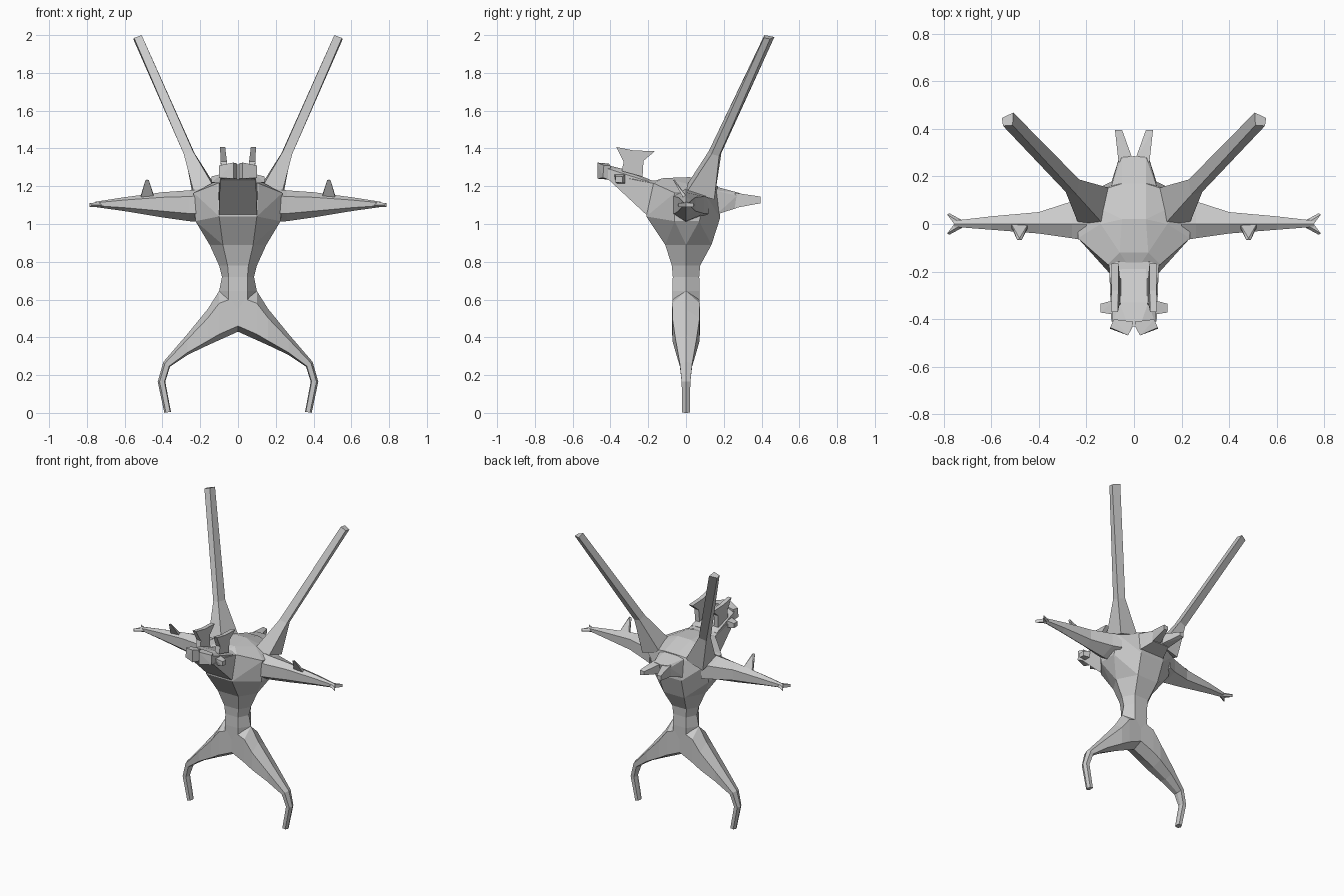
import bpy, bmesh
from mathutils import Vector

grey = bpy.data.materials.new("hull_grey")
grey.diffuse_color = (0.6, 0.6, 0.6, 1)


def finish(name, bm, mirror):
    bmesh.ops.recalc_face_normals(bm, faces=bm.faces)
    me = bpy.data.meshes.new(name)
    bm.to_mesh(me)
    bm.free()
    me.materials.append(grey)
    ob = bpy.data.objects.new(name, me)
    bpy.context.collection.objects.link(ob)
    if mirror:
        ob.modifiers.new("mirror", 'MIRROR').use_clip = False
    return ob


def loft(name, rings, mirror=True):
    """Skin a row of equal-sized point rings and cap both ends."""
    bm = bmesh.new()
    vs = [[bm.verts.new(p) for p in r] for r in rings]
    n = len(vs[0])
    for a, b in zip(vs, vs[1:]):
        for i in range(n):
            j = (i + 1) % n
            bm.faces.new((a[i], a[j], b[j], b[i]))
    bm.faces.new(vs[0])
    bm.faces.new(vs[-1])
    return finish(name, bm, mirror)


def hull(name, pts, both=False, mirror=False):
    """Convex block through the points; both adds the opposite-side points."""
    bm = bmesh.new()
    if both:
        pts = pts + [(-x, y, z) for x, y, z in pts if x > 0]
    for p in pts:
        bm.verts.new(p)
    res = bmesh.ops.convex_hull(bm, input=bm.verts[:])
    junk = {v for v in res["geom_interior"] + res["geom_unused"]
            if isinstance(v, bmesh.types.BMVert)}
    bmesh.ops.delete(bm, geom=list(junk), context='VERTS')
    bmesh.ops.dissolve_limit(bm, angle_limit=0.03, verts=bm.verts[:], edges=bm.edges[:])
    return finish(name, bm, mirror)


# waist: six-sided column (height, half width, flat half width, front y, back y)
waist = [(0.55, 0.09, 0.05, -0.07, 0.07), (0.645, 0.1, 0.05, -0.072, 0.072),
         (0.72, 0.085, 0.05, -0.07, 0.07), (0.78, 0.1, 0.055, -0.075, 0.075),
         (0.89, 0.15, 0.08, -0.11, 0.135)]
loft("waist", [[(w, 0, z), (f, a, z), (-f, a, z), (-w, 0, z), (-f, b, z), (f, b, z)]
               for z, w, f, a, b in waist], mirror=False)

# torso
hull("torso", [(0.08, -0.11, 0.89), (0.15, 0, 0.89), (0.08, 0.135, 0.89),
               (0.1, -0.21, 1.04), (0.225, -0.06, 1.015), (0.225, 0.07, 1.015), (0.09, 0.18, 1.03),
               (0.235, -0.06, 1.165), (0.235, 0.11, 1.15), (0.11, -0.17, 1.215),
               (0.14, 0, 1.215), (0.06, -0.12, 1.243), (0.05, 0.02, 1.248),
               (0, -0.21, 1.215), (0.1, 0.16, 1.17), (0.05, 0.17, 1.2)], both=True)

# tail block and its two prongs
hull("tail", [(0.1, 0.14, 1.18), (0.05, 0.15, 1.2), (0.1, 0.16, 1.05), (0.05, 0.28, 1.165),
              (0.065, 0.27, 1.15), (0.06, 0.27, 1.085), (0, 0.285, 1.16), (0, 0.27, 1.085)], both=True)
hull("tail_prong", [(0.005, 0.27, 1.16), (0.065, 0.26, 1.165), (0.065, 0.26, 1.085), (0.005, 0.27, 1.09),
                    (0.05, 0.395, 1.14), (0.08, 0.395, 1.145), (0.08, 0.395, 1.11), (0.05, 0.395, 1.115)],
     mirror=True)

# legs: outer and inner edge (x, z) with half depth, six-sided section
leg = [((0, 0.68), (0, 0.43), 0.07), ((0.1, 0.645), (0.1, 0.385), 0.073),
       ((0.16, 0.55), (0.16, 0.358), 0.072), ((0.27, 0.415), (0.265, 0.308), 0.055),
       ((0.395, 0.27), (0.36, 0.245), 0.033), ((0.425, 0.165), (0.385, 0.165), 0.023),
       ((0.39, 0), (0.355, 0.006), 0.02)]
rings = []
for o, i, d in leg:
    o, i = Vector((o[0], 0, o[1])), Vector((i[0], 0, i[1]))
    a, b, y = o.lerp(i, 0.25), o.lerp(i, 0.88), Vector((0, d, 0))
    rings.append([o, a - y, b - y, i, b + y, a + y])
loft("leg", rings)

# arms: x, bottom, top, front y, back y, with a soft six-sided section
arm = [(0.2, 1.01, 1.185, -0.07, 0.12), (0.26, 1.015, 1.178, -0.06, 0.095),
       (0.4, 1.035, 1.168, -0.04, 0.05), (0.6, 1.068, 1.142, -0.024, 0.032),
       (0.755, 1.09, 1.118, -0.012, 0.014)]
loft("arm", [[(x, 0, t), (x, f, t - 0.2 * (t - b)), (x, f, b + 0.25 * (t - b)), (x, 0, b),
              (x, k, b + 0.25 * (t - b)), (x, k, t - 0.2 * (t - b))] for x, b, t, f, k in arm])

# forked arm tips
for side, s in (("front", -1), ("back", 1)):
    hull("arm_fork_" + side, [(0.72, 0, 1.118), (0.72, 0, 1.09), (0.72, s * 0.015, 1.1),
                              (0.755, 0, 1.113), (0.755, 0, 1.09), (0.75, s * 0.02, 1.105),
                              (0.785, s * 0.04, 1.11), (0.785, s * 0.04, 1.09),
                              (0.775, s * 0.045, 1.1)], mirror=True)

# forward-leaning spikes on the arms
hull("arm_spike", [(0.445, -0.015, 1.14), (0.515, -0.015, 1.14), (0.515, 0.0, 1.15), (0.445, 0.0, 1.15),
                   (0.472, -0.068, 1.232), (0.49, -0.068, 1.232), (0.481, -0.06, 1.235)], mirror=True)

# long upper wings
loft("wing", [
    [(0.13, 0, 1.2), (0.235, 0.005, 1.17), (0.235, 0.15, 1.13), (0.1, 0.15, 1.17)],
    [(0.238, 0.12, 1.385), (0.287, 0.135, 1.37), (0.28, 0.175, 1.36), (0.23, 0.187, 1.375)],
    [(0.51, 0.415, 2.0), (0.55, 0.412, 1.985), (0.555, 0.445, 1.98), (0.507, 0.468, 1.99)]])

# neck wedge and head
hull("neck", [(0.105, -0.15, 1.21), (0.1, -0.2, 1.04), (0.08, -0.1, 1.0),
              (0.095, -0.41, 1.235), (0.1, -0.3, 1.24), (0.06, -0.16, 1.23)], both=True)
hull("head", [(0.1, -0.2, 1.17), (0.1, -0.2, 1.225), (0.05, -0.19, 1.235), (0.09, -0.42, 1.235),
              (0.09, -0.42, 1.295), (0.06, -0.33, 1.29), (0.025, -0.43, 1.315), (0, -0.22, 1.245)],
     both=True)

# split nose blocks
hull("nose_block", [(0.085, -0.4, 1.235), (0.085, -0.4, 1.31), (0.005, -0.41, 1.32), (0.005, -0.41, 1.235),
                    (0.1, -0.44, 1.245), (0.1, -0.435, 1.31), (0.025, -0.468, 1.325),
                    (0.025, -0.468, 1.24), (0.005, -0.43, 1.32), (0.005, -0.43, 1.24)], mirror=True)

# cheek pods
hull("cheek_pod", [(0.085, -0.32, 1.215), (0.085, -0.37, 1.215), (0.085, -0.32, 1.265),
                   (0.085, -0.38, 1.265), (0.14, -0.335, 1.218), (0.14, -0.372, 1.22),
                   (0.14, -0.335, 1.25), (0.14, -0.372, 1.252)], mirror=True)

# swept horns: thin plates with a concave upper edge
plate = [(-0.34, 1.28), (-0.33, 1.33), (-0.37, 1.408), (-0.28, 1.39), (-0.165, 1.385),
         (-0.225, 1.335), (-0.23, 1.25)]
loft("horn", [[(0.055 + max(0, z - 1.3) * 0.12, y, z) for y, z in plate],
              [(0.09 + max(0, z - 1.3) * 0.05, y, z) for y, z in plate]])
